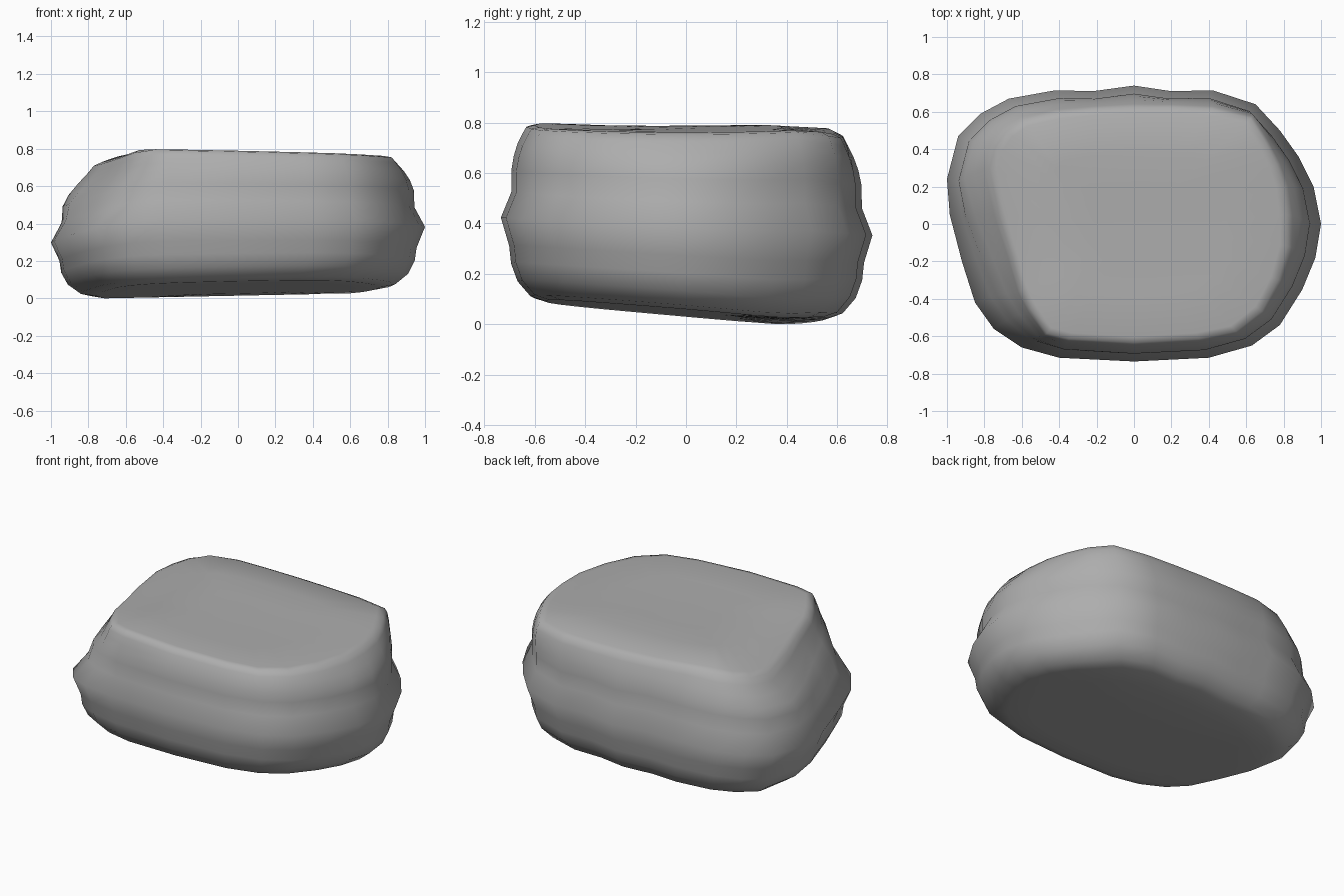
import bpy, bmesh

if "Cube" in bpy.data.objects:
    bpy.data.objects.remove(bpy.data.objects["Cube"])

# Plan outline of the widest band, anticlockwise from +x
BODY = [(1, 0), (.96, .2), (.88, .36), (.78, .5), (.65, .64), (.42, .715), (.2, .71), (0, .74),
        (-.22, .71), (-.42, .715), (-.67, .67), (-.82, .59), (-.94, .47), (-1, .24), (-.985, .05),
        (-.92, -.2), (-.85, -.42), (-.75, -.56), (-.6, -.66), (-.4, -.715), (0, -.735), (.4, -.715),
        (.63, -.65), (.78, -.54), (.9, -.35), (.97, -.18)]
# Plan outline of the flat top, same point order
TOP = [(.83, .05), (.81, .2), (.77, .32), (.71, .44), (.63, .57), (.42, .62), (.2, .63), (0, .63),
       (-.22, .62), (-.42, .6), (-.6, .56), (-.69, .5), (-.75, .42), (-.78, .3), (-.73, .05),
       (-.66, -.18), (-.61, -.36), (-.56, -.46), (-.47, -.59), (-.35, -.62), (0, -.64), (.35, -.62),
       (.55, -.58), (.69, -.47), (.78, -.3), (.83, -.12)]
# Rings: height fraction, blend from body to top outline, scale
RINGS = [(0, 0, .3), (0, 0, .6), (0, 0, .76), (.02, 0, .84), (.1, 0, .91), (.2, 0, .945),
         (.3, 0, .955), (.46, 0, 1), (.61, .01, .945), (.74, .06, .95), (.82, .28, .965),
         (.89, .62, .99), (.95, .9, 1), (.99, 1, .99), (1, 1, .94), (1, 1, .6), (1, 1, .3)]
# Front left corner is worn away earlier than the rest
WORN = {14: .7, 15: .5, 16: .4, 17: .4, 18: .5, 19: .8}


def bottom(x, y):
    # underside tips up toward the front and slightly to the right
    return max(0, .085 * (.35 - y)) + max(0, .08 * (y - .45)) + .02 * (x + .5)


def top(x, y):
    # nearly flat top that falls away past the left and back edges
    return (.78 - .022 * x + .03 * (y * y - .2)
            - .33 * max(0, -.52 - x) - .3 * max(0, y - .5))


def place(x, y, t):
    low = bottom(x, y)
    return x, y, low + t * (top(x, y) - low)


# Loft the rings into one stone
bm = bmesh.new()
loops = []
for t, blend, s in RINGS:
    ring = []
    for i, (a, b) in enumerate(zip(BODY, TOP)):
        w = blend ** WORN.get(i, 1)
        ring.append(bm.verts.new(place(s * (a[0] * (1 - w) + b[0] * w),
                                       s * (a[1] * (1 - w) + b[1] * w), t)))
    loops.append(ring)
n = len(BODY)
for lo, hi in zip(loops, loops[1:]):
    for i in range(n):
        j = (i + 1) % n
        bm.faces.new((lo[i], lo[j], hi[j], hi[i]))

# Close the underside and the top
under = bm.verts.new(place(0, 0, 0))
peak = bm.verts.new(place(0, 0, 1))
for i in range(n):
    j = (i + 1) % n
    bm.faces.new((loops[0][j], loops[0][i], under))
    bm.faces.new((loops[-1][i], loops[-1][j], peak))

# Rest it on the ground
zmin = min(v.co.z for v in bm.verts)
for v in bm.verts:
    v.co.z -= zmin
bmesh.ops.recalc_face_normals(bm, faces=bm.faces)
for f in bm.faces:
    f.smooth = True

mesh = bpy.data.meshes.new("rock")
bm.to_mesh(mesh)
bm.free()
grey = bpy.data.materials.new("stone grey")
grey.diffuse_color = (.42, .42, .42, 1)
grey.use_nodes = True
grey.node_tree.nodes["Principled BSDF"].inputs["Base Color"].default_value = grey.diffuse_color
mesh.materials.append(grey)
rock = bpy.data.objects.new("rock", mesh)
bpy.context.collection.objects.link(rock)
